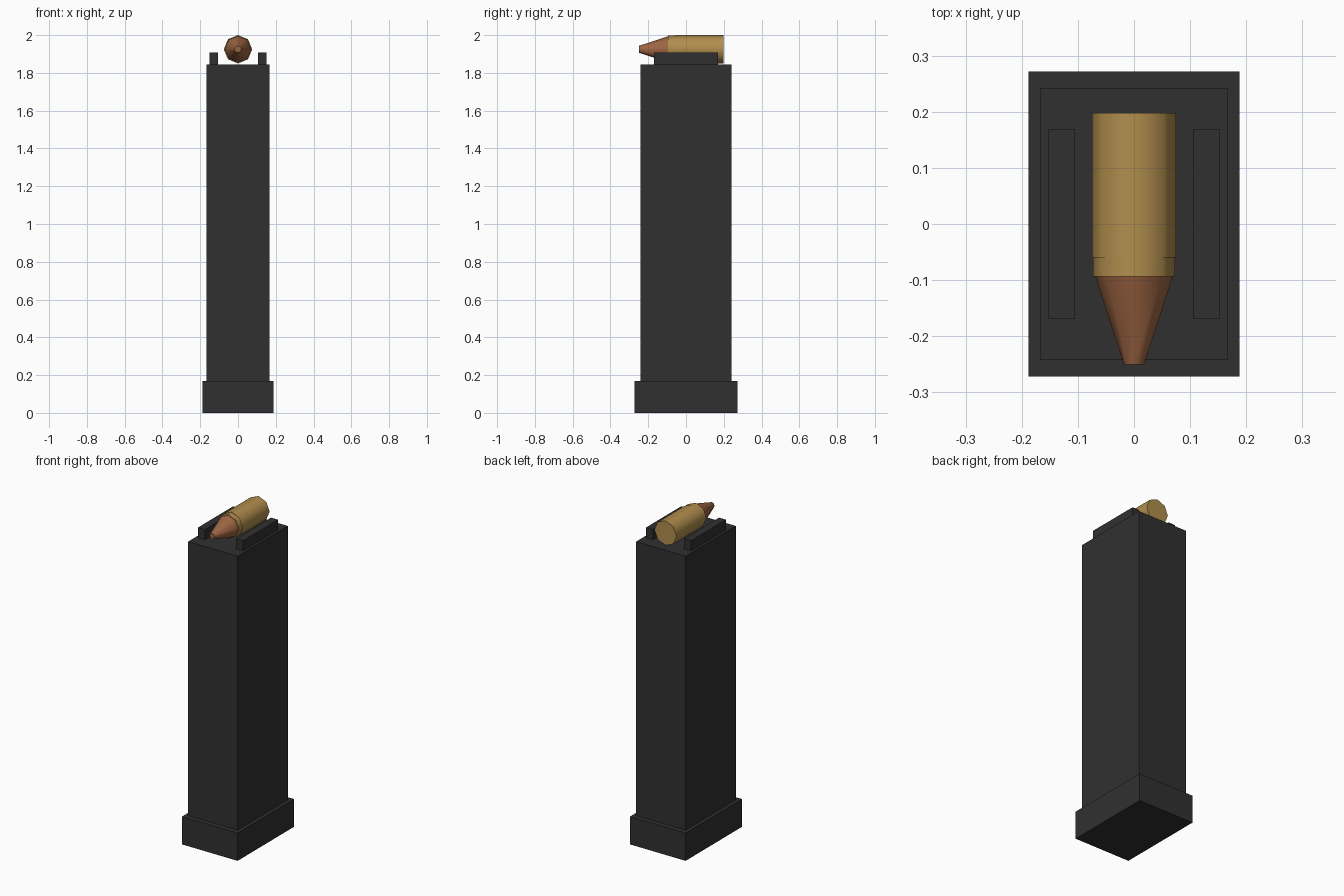
import bpy
import math

cube = bpy.data.objects.get("Cube")
if cube:
    bpy.data.objects.remove(cube, do_unlink=True)


def material(name, colour):
    mat = bpy.data.materials.new(name)
    mat.use_nodes = True
    mat.diffuse_color = (*colour, 1)
    bsdf = next(n for n in mat.node_tree.nodes if n.type == 'BSDF_PRINCIPLED')
    bsdf.inputs["Base Color"].default_value = (*colour, 1)
    return mat


dark = material("dark metal", (0.03, 0.03, 0.03))
brass = material("brass", (0.44, 0.27, 0.075))
copper = material("copper", (0.34, 0.13, 0.055))


def box(name, x, y, z, mat):
    """Box from (min, max) pairs."""
    spans = (x, y, z)
    bpy.ops.mesh.primitive_cube_add(size=1, location=[sum(s) / 2 for s in spans])
    ob = bpy.context.object
    ob.name = name
    ob.scale = [s[1] - s[0] for s in spans]
    bpy.ops.object.transform_apply(location=False, rotation=False, scale=True)
    ob.data.materials.append(mat)
    return ob


def lathe(name, profile, mat, sides=8, height=1.925):
    """Capped solid turned about the y axis from (y, radius) points."""
    verts, faces = [], []
    for y, r in profile:
        for i in range(sides):
            a = math.tau * i / sides
            verts.append((r * math.cos(a), y, r * math.sin(a)))
    for k in range(len(profile) - 1):
        for i in range(sides):
            j = (i + 1) % sides
            faces.append((k * sides + i, k * sides + j,
                          (k + 1) * sides + j, (k + 1) * sides + i))
    last = len(verts) - sides
    faces.append(tuple(reversed(range(sides))))
    faces.append(tuple(range(last, last + sides)))
    mesh = bpy.data.meshes.new(name)
    mesh.from_pydata(verts, [], faces)
    mesh.materials.append(mat)
    # Rounded sides, flat end caps
    for poly in mesh.polygons:
        poly.use_smooth = abs(poly.normal.y) < 0.9
    for edge in mesh.edges:
        a, b = edge.vertices
        edge.use_edge_sharp = a // sides == b // sides
    ob = bpy.data.objects.new(name, mesh)
    ob.location.z = height
    bpy.context.collection.objects.link(ob)
    return ob


# Magazine body and floor plate
box("floor_plate", (-0.188, 0.188), (-0.272, 0.272), (0, 0.17), dark)
box("magazine_body", (-0.167, 0.167), (-0.242, 0.242), (0.17, 1.845), dark)

# Feed lips on both sides
for name, side in (("left_feed_lip", 1), ("right_feed_lip", -1)):
    inner, outer = 0.105 * side, 0.152 * side
    box(name, (min(inner, outer), max(inner, outer)),
        (-0.169, 0.169), (1.84, 1.907), dark)

# Top cartridge: case with a slightly narrower mouth, then the tapered tip
lathe("cartridge_case",
      [(0.198, 0.075), (-0.06, 0.075), (-0.06, 0.073), (-0.094, 0.073)], brass)
lathe("cartridge_tip", [(-0.094, 0.069), (-0.25, 0.018)], copper)
